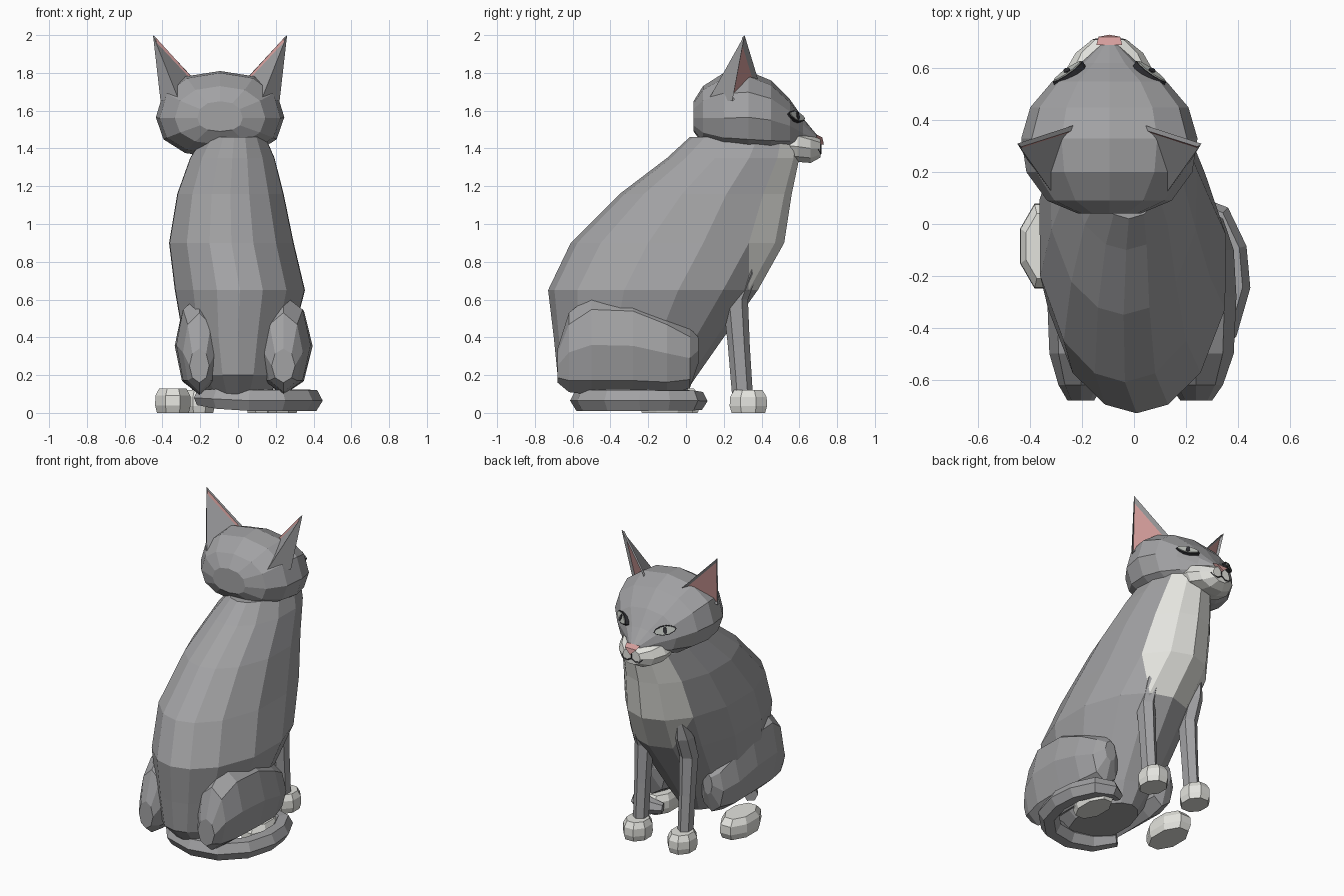
import bpy, bmesh, math
from mathutils import Vector, Matrix
from mathutils.bvhtree import BVHTree

if "Cube" in bpy.data.objects:
    bpy.data.objects.remove(bpy.data.objects["Cube"])


def material(name, color):
    m = bpy.data.materials.new(name)
    m.diffuse_color = (*color, 1)
    m.use_nodes = True
    m.node_tree.nodes["Principled BSDF"].inputs["Base Color"].default_value = m.diffuse_color
    return m


GREY = material("grey fur", (0.36, 0.36, 0.37))
WHITE = material("white fur", (0.77, 0.77, 0.73))
PINK = material("pink skin", (0.66, 0.34, 0.33))
DARK = material("dark line", (0.03, 0.03, 0.035))
EYE = material("pale eye", (0.48, 0.50, 0.47))
HX = -0.095  # middle of the head


def make(name, verts, faces, *mats):
    me = bpy.data.meshes.new(name)
    me.from_pydata([tuple(v) for v in verts], [], faces)
    bm = bmesh.new()
    bm.from_mesh(me)
    bmesh.ops.recalc_face_normals(bm, faces=bm.faces[:])
    bm.to_mesh(me)
    bm.free()
    ob = bpy.data.objects.new(name, me)
    bpy.context.collection.objects.link(ob)
    for m in mats:
        me.materials.append(m)
    return ob


def loft(name, rings, *mats):
    """Skin a list of equal rings and cap both ends."""
    n = len(rings[0])
    verts = [v for r in rings for v in r]
    faces = [(k * n + i, k * n + (i + 1) % n, (k + 1) * n + (i + 1) % n, (k + 1) * n + i)
             for k in range(len(rings) - 1) for i in range(n)]
    faces += [tuple(range(n)), tuple(range(len(verts) - n, len(verts)))]
    return make(name, verts, faces, *mats)


def ring_z(x, y, z, rx, ry, n=8):
    return [(x + rx * math.cos(a), y + ry * math.sin(a), z)
            for a in (math.tau * (i + 0.5) / n for i in range(n))]


def ring_y(y, bottom, middle, top, hw, n=12, power=0.88):
    """Rounded section across y, widest at the middle height."""
    pts = []
    for i in range(n):
        c, s = (f(math.tau * i / n) for f in (math.cos, math.sin))
        c, s = (math.copysign(abs(v) ** power, v) for v in (c, s))
        pts.append((HX + hw * c, y, middle + s * (top - middle if s > 0 else middle - bottom)))
    return pts


# Body: horizontal sections (z, back y, front y, middle x, half width)
half = [90, 66, 42, 14, -16, -46, -70]
angles = half + [-90] + [180 - a for a in reversed(half[1:])]
sections = [(0.08, -0.56, -0.02, 0.0, 0.16), (0.2, -0.68, 0.06, 0.0, 0.24),
            (0.4, -0.70, 0.20, 0.0, 0.30), (0.65, -0.73, 0.38, 0.01, 0.355),
            (0.9, -0.61, 0.52, -0.035, 0.34), (1.16, -0.35, 0.56, -0.04, 0.29),
            (1.35, -0.10, 0.60, -0.03, 0.23), (1.46, 0.02, 0.60, -0.02, 0.17)]
rings = []
for z, yb, yf, cx, hw in sections:
    rings.append([(cx + hw * math.cos(math.radians(a)),
                   (yb + yf) / 2 + (yf - yb) / 2 * math.sin(math.radians(a)), z) for a in angles])
body = loft("body", rings, GREY, WHITE)
# White bib on the front columns, cut to a point at its lower end
n = len(angles)
bm = bmesh.new()
bm.from_mesh(body.data)
bm.faces.ensure_lookup_table()
bm.verts.ensure_lookup_table()
quads = bm.faces[:-2]
for k in range(3, len(sections) - 1):
    for i in (0, n - 1) + ((1, n - 2) if k > 3 else ()):
        quads[k * n + i].material_index = 1
for i, low, high, inner in ((1, 1, 2, 1), (n - 2, n - 1, n - 2, n - 1)):
    va, vb, vc = bm.verts[3 * n + low], bm.verts[4 * n + high], bm.verts[4 * n + inner]
    face = quads[3 * n + i]
    other, _ = bmesh.utils.face_split(face, va, vb)
    for f in (face, other):
        f.material_index = int(vc in f.verts[:])
bm.to_mesh(body.data)
bm.free()

# Head: sections (y, bottom, widest height, top, half width)
head = loft("head", [ring_y(*s) for s in (
    (0.04, 1.49, 1.56, 1.65, 0.12), (0.09, 1.42, 1.56, 1.73, 0.24),
    (0.2, 1.37, 1.56, 1.80, 0.32), (0.33, 1.35, 1.565, 1.81, 0.34),
    (0.45, 1.35, 1.55, 1.76, 0.305), (0.55, 1.37, 1.52, 1.66, 0.22),
    (0.62, 1.40, 1.48, 1.56, 0.11), (0.69, 1.42, 1.45, 1.475, 0.035))], GREY)

# Muzzle
loft("muzzle", [ring_y(*s, n=10) for s in (
    (0.50, 1.34, 1.42, 1.50, 0.17), (0.59, 1.325, 1.41, 1.50, 0.17),
    (0.66, 1.32, 1.40, 1.475, 0.13), (0.712, 1.35, 1.40, 1.45, 0.065))], WHITE)

# Nose
make("nose", [(HX - 0.05, 0.69, 1.475), (HX + 0.05, 0.69, 1.475), (HX + 0.042, 0.722, 1.458),
              (HX - 0.042, 0.722, 1.458), (HX, 0.73, 1.42), (HX, 0.69, 1.42)],
     [(0, 1, 2, 3), (3, 2, 4), (0, 3, 4, 5), (1, 5, 4, 2), (0, 5, 1)], PINK)


def tube(name, pts, radius, mat, res=1):
    cu = bpy.data.curves.new(name, "CURVE")
    cu.dimensions = "3D"
    cu.bevel_depth, cu.bevel_resolution, cu.use_fill_caps = radius, res, True
    sp = cu.splines.new("POLY")
    sp.points.add(len(pts) - 1)
    for p, q in zip(sp.points, pts):
        p.co, p.radius = (*q[:3], 1), q[3] if len(q) > 3 else 1
    sp.use_smooth = False
    cu.materials.append(mat)
    ob = bpy.data.objects.new(name, cu)
    bpy.context.collection.objects.link(ob)
    return ob


# Mouth line on both sides of the nose
for s, side in ((-1, "left"), (1, "right")):
    tube(side + "_mouth", [(HX, 0.714, 1.42), (HX, 0.714, 1.39), (HX + s * 0.03, 0.713, 1.372),
                           (HX + s * 0.06, 0.71, 1.378), (HX + s * 0.075, 0.70, 1.395)],
         0.004, DARK, 0)

# Ears: three-sided spikes with an inset pink front turned outwards
for s, side in ((-1, "left"), (1, "right")):
    v = [(HX + s * x, y, z) for x, y, z in (
        (0.355, 0.31, 2.0), (0.14, 0.38, 1.77), (0.315, 0.245, 1.65), (0.22, 0.12, 1.66))]
    ear = make(side + "_ear", v, [(0, 1, 2), (0, 2, 3), (0, 3, 1), (1, 3, 2)], GREY, PINK)
    bm = bmesh.new()
    bm.from_mesh(ear.data)
    bm.faces.ensure_lookup_table()
    front = bm.faces[0]
    bmesh.ops.inset_individual(bm, faces=[front], thickness=0.018, depth=-0.015)
    front.material_index = 1
    bm.to_mesh(ear.data)
    bm.free()

# Eyes: thin almond plates laid on the face
tree = BVHTree.FromPolygons([v.co for v in head.data.vertices],
                            [p.vertices[:] for p in head.data.polygons])
for s, side in ((-1, "left"), (1, "right")):
    loc = tree.find_nearest(Vector((HX + s * 0.165, 0.60, 1.575)))[0]
    nrm = Vector((s * 0.5, 0.8, 0.33)).normalized()
    across = Vector((0, 0, 1)).cross(nrm).normalized()
    frame = Matrix((across, nrm.cross(across), nrm)).transposed() @ Matrix.Rotation(-s * 0.2, 3, "Z")
    for part, mat, rx, ry, h in (("eyelid", DARK, 0.072, 0.031, 0.012),
                                 ("eye", EYE, 0.066, 0.025, 0.017),
                                 ("pupil", DARK, 0.013, 0.024, 0.021)):
        loft(f"{side}_{part}", [[loc + frame @ Vector(p) for p in (
            (rx * math.cos(a), ry * math.sin(a) * (0.6 + 0.4 * abs(math.sin(a))), d)
            for a in (math.tau * i / 10 for i in range(10)))] for d in (-0.02, h)], mat)


def paw(name, x, y, rx, ry, h):
    loft(name, [ring_z(x, y, z * h, rx * k, ry * k)
                for z, k in ((0, 0.96), (0.3, 1.07), (0.7, 1.05), (1, 0.82))], WHITE)


# Front legs and paws
for x, side in ((-0.205, "left"), (0.125, "right")):
    loft(side + "_front_leg", [ring_z(x, y, z, rx, ry, 6) for y, z, rx, ry in (
        (0.30, 0.08, 0.045, 0.055), (0.28, 0.35, 0.048, 0.058), (0.262, 0.6, 0.055, 0.066),
        (0.31, 0.74, 0.055, 0.07), (0.365, 0.88, 0.02, 0.02))], GREY)
    paw(side + "_front_paw", x, 0.33, 0.083, 0.1, 0.12)

# Haunches and hind paws
for x, w, side in ((-0.205, 0.13, "left"), (0.24, 0.155, "right")):
    profile = [(-0.68, 0.25, 0.06, 0.09), (-0.62, 0.32, 0.10, 0.21), (-0.50, 0.36, 0.14, 0.265),
               (-0.28, 0.355, 0.15, 0.26), (-0.1, 0.315, 0.14, 0.215), (0.02, 0.29, 0.10, 0.16),
               (0.065, 0.33, 0.04, 0.07)]
    loft(side + "_haunch", [[(x + rx * w / 0.15 * math.cos(a), y, z + rz * math.sin(a))
                             for a in (math.tau * i / 8 for i in range(8))]
                            for y, z, rx, rz in profile], GREY)
paw("left_hind_paw", -0.345, -0.085, 0.095, 0.165, 0.13)
paw("right_hind_paw", 0.235, -0.10, 0.085, 0.15, 0.12)

# Tail curling round the right hind paw
tube("tail", [(-0.2, -0.40, 0.08, 0.7), (-0.1, -0.51, 0.075, 0.95), (0.06, -0.55, 0.067, 1),
              (0.22, -0.52, 0.067, 1), (0.34, -0.40, 0.067, 1), (0.385, -0.24, 0.067, 1),
              (0.375, -0.10, 0.067, 0.95), (0.32, 0.02, 0.067, 0.95), (0.23, 0.06, 0.065, 0.85),
              (0.15, 0.03, 0.06, 0.5)], 0.064, GREY)
